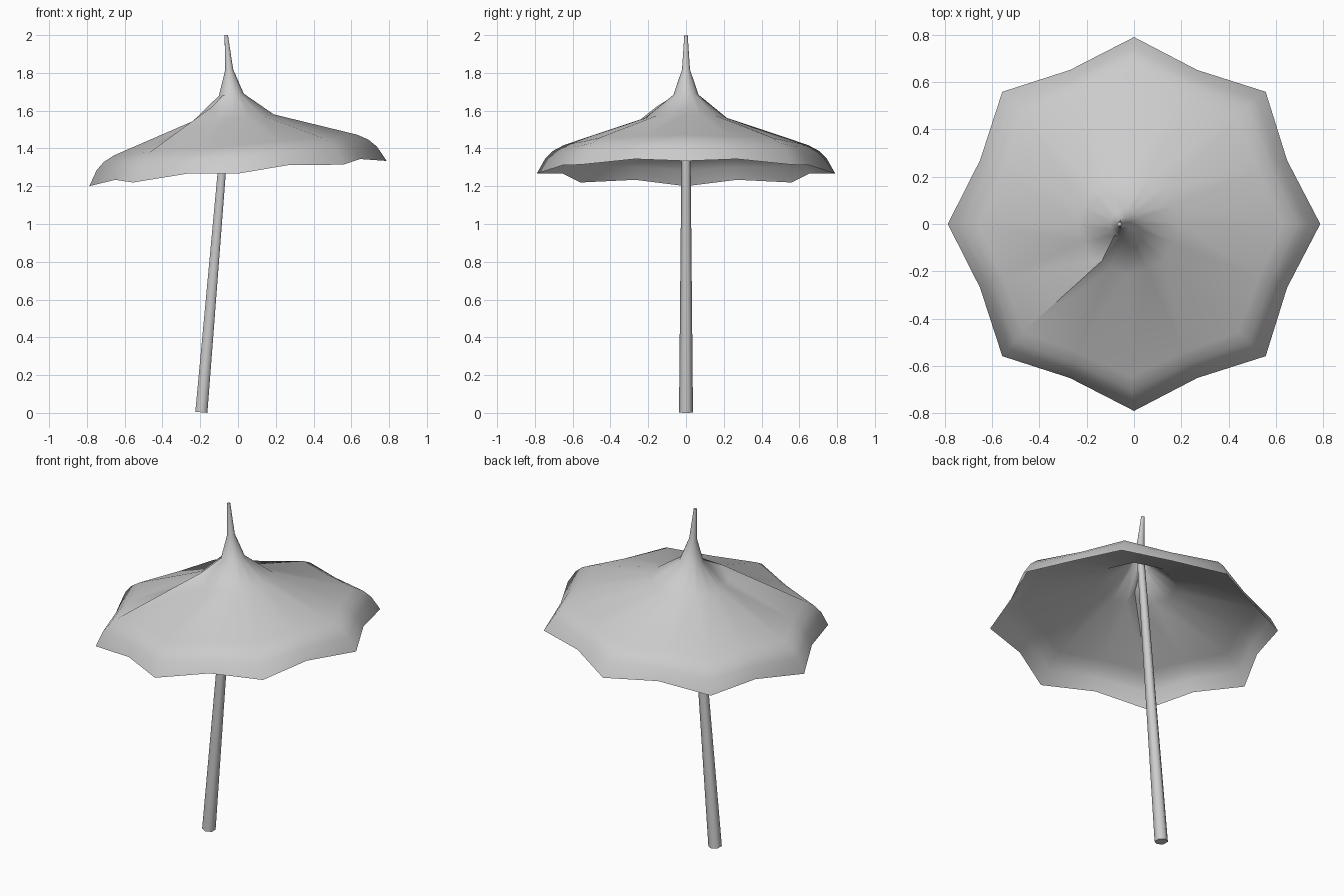
import bpy, bmesh
from math import cos, sin, pi, radians
from mathutils import Matrix, Vector

if "Cube" in bpy.data.objects:
    bpy.data.objects.remove(bpy.data.objects["Cube"])

TILT = radians(4.85)


def finish(bm, name, angle):
    mesh = bpy.data.meshes.new(name)
    bm.to_mesh(mesh)
    bm.free()
    ob = bpy.data.objects.new(name, mesh)
    bpy.context.collection.objects.link(ob)
    bpy.ops.object.select_all(action='DESELECT')
    bpy.context.view_layer.objects.active = ob
    ob.select_set(True)
    bpy.ops.object.shade_smooth_by_angle(angle=radians(angle))
    return ob


# Canopy: scalloped rings, eight ribs with sagging panels between them
# (rib radius, rib height, panel-middle radius factor, panel-middle lift)
rings = [(0.79, 0.0, 0.892, 0.022), (0.745, 0.080, 0.90, 0.006),
         (0.703, 0.121, 0.905, 0.0), (0.645, 0.152, 0.91, 0.0),
         (0.216, 0.296, 0.93, 0.0), (0.066, 0.419, 0.95, 0.0),
         (0.021, 0.553, 1.0, 0.0), (0.009, 0.736, 1.0, 0.0)]
N = 16
FOLD, FOLD_RING = 10, 4          # rib at 225 degrees carries the raised fold
place = Matrix.Translation((0, 0, 1.267)) @ Matrix.Rotation(-TILT, 4, 'Y')

bm = bmesh.new()
grid = []
for r, z, factor, lift in rings:
    row = []
    for i in range(N):
        k, dz = (factor, lift) if i % 2 else (1, 0)
        a = 2 * pi * i / N
        row.append(bm.verts.new(place @ Vector((r * k * cos(a), r * k * sin(a), z + dz))))
    grid.append(row)
raised = bm.verts.new((-0.135, -0.155, 1.622))

for j in range(len(rings) - 1):
    for i in range(N):
        n = (i + 1) % N
        quad = [grid[j][i], grid[j][n], grid[j + 1][n], grid[j + 1][i]]
        if i == FOLD:            # this panel lifts off along the fold
            quad = [raised if v is grid[FOLD_RING][FOLD] else v for v in quad]
        bm.faces.new(quad)
bm.faces.new(grid[-1])
# steep side of the fold
low = grid[FOLD_RING][FOLD]
bm.faces.new((grid[FOLD_RING - 1][FOLD], raised, low))
bm.faces.new((raised, grid[FOLD_RING + 1][FOLD], low))
finish(bm, "canopy", 50)

# Pole: tapered six-sided shaft leaning the other way
bm = bmesh.new()
length = 1.70
bmesh.ops.create_cone(bm, cap_ends=True, segments=6, radius1=0.037, radius2=0.021,
                      depth=length,
                      matrix=Matrix.Translation((-0.194, 0, 0.003))
                      @ Matrix.Rotation(TILT, 4, 'Y')
                      @ Matrix.Translation((0, 0, length / 2)))
# keep corners on the front and back
ys = max(v.co.y for v in bm.verts)
if ys < 0.0365:
    m = Matrix.Translation((-0.194, 0, 0.003)) @ Matrix.Rotation(TILT, 4, 'Y')
    bm.transform(m @ Matrix.Rotation(radians(30), 4, 'Z') @ m.inverted())
finish(bm, "pole", 65)
